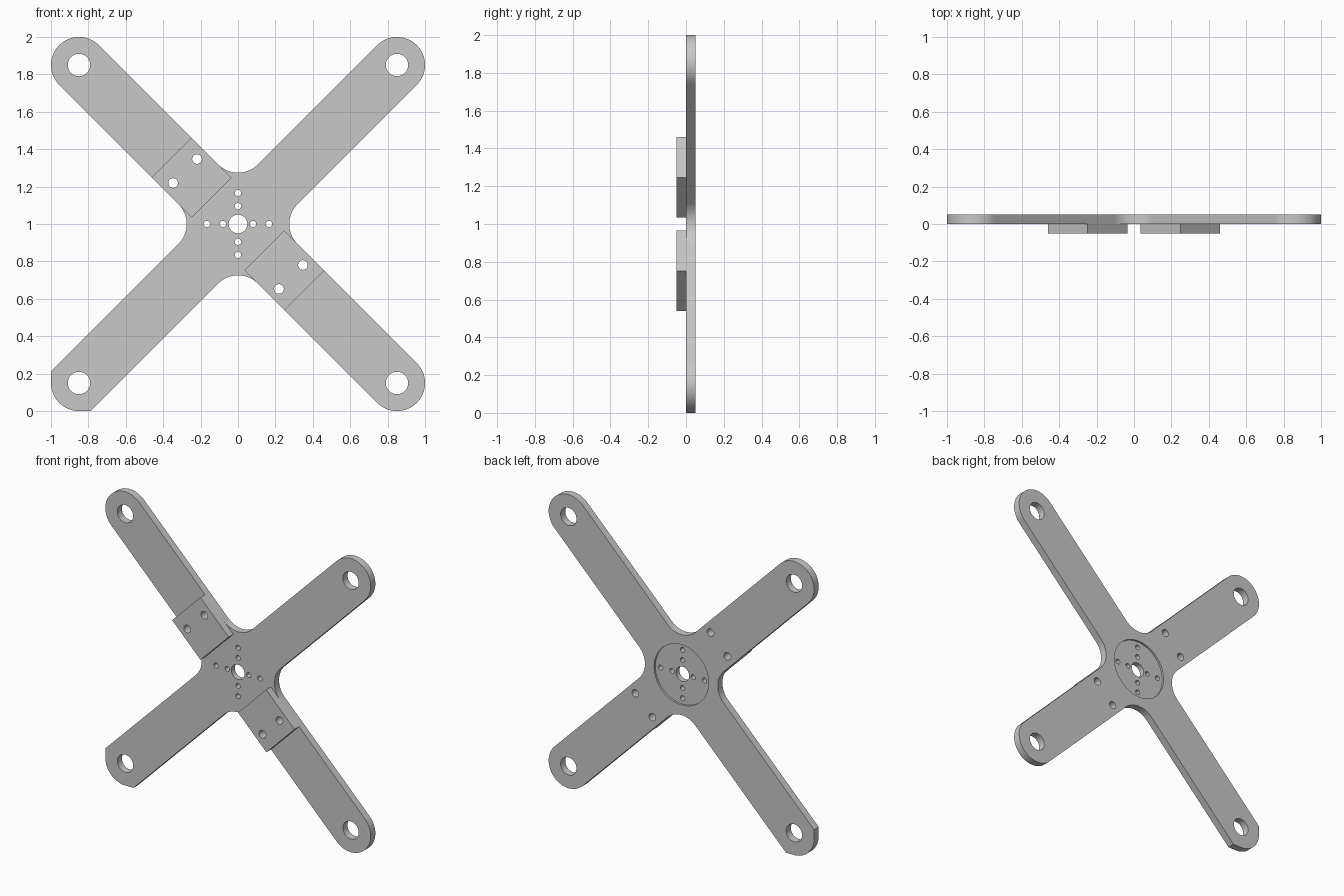
import bpy, bmesh
from math import pi, cos, sin, sqrt, radians
from mathutils import Vector, Matrix

if "Cube" in bpy.data.objects:
    bpy.data.objects.remove(bpy.data.objects["Cube"], do_unlink=True)

grey = bpy.data.materials.new("light_grey")
grey.use_nodes = True
colour = (0.58, 0.58, 0.58, 1)
grey.diffuse_color = colour
grey.node_tree.nodes["Principled BSDF"].inputs["Base Color"].default_value = colour

W = 0.15            # arm half width, also tip and fillet radius
TIP = 0.85          # tip hole offset along x and z
FRONT, BACK = 0.0, 0.05


def arc(c, r, a0, a1, n):
    return [Vector(c) + r * Vector((cos(a0 + (a1 - a0) * i / n), sin(a0 + (a1 - a0) * i / n)))
            for i in range(n + 1)]


def circle(c, r, n):
    return arc(c, r, 0, 2 * pi, n)[:-1]


def prisms(name, outlines, y0, y1):
    """Extrude flat x/z outlines from y0 to y1 into one object."""
    bm = bmesh.new()
    for pts in outlines:
        face = bm.faces.new([bm.verts.new((p.x, y0, p.y + 1)) for p in pts])
        new = bmesh.ops.extrude_face_region(bm, geom=[face])["geom"]
        bmesh.ops.translate(bm, vec=(0, y1 - y0, 0),
                            verts=[v for v in new if isinstance(v, bmesh.types.BMVert)])
    bmesh.ops.recalc_face_normals(bm, faces=bm.faces)
    mesh = bpy.data.meshes.new(name)
    bm.to_mesh(mesh)
    bm.free()
    mesh.materials.append(grey)
    obj = bpy.data.objects.new(name, mesh)
    bpy.context.collection.objects.link(obj)
    return obj


def cut(obj, cutter):
    mod = obj.modifiers.new("cut", "BOOLEAN")
    mod.operation, mod.solver, mod.object = "DIFFERENCE", "EXACT", cutter
    bpy.context.view_layer.objects.active = obj
    bpy.ops.object.modifier_apply(modifier=mod.name)


# Cross outline: a rounded tip and then an inner fillet, once per arm
outline = []
fillet_dist = sqrt(2) * 2 * W
for k in range(4):
    a = pi / 4 + k * pi / 2
    tip = Vector((TIP if k in (0, 3) else -TIP, TIP if k < 2 else -TIP))
    if k == 2:      # lower arm with squared shoulders at its tip
        s = 1 - sqrt(2) * W
        outline += [Vector((-1, -s))] + arc(tip, W, pi, 1.5 * pi, 16) + [Vector((-s, -1))]
    else:
        outline += arc(tip, W, a - pi / 2, a + pi / 2, 32)
    b = a + pi / 4
    c = fillet_dist * Vector((cos(b), sin(b)))
    outline += arc(c, W, b + pi + pi / 4, b + pi - pi / 4, 16)

plate = prisms("cross_plate", [outline], FRONT, BACK)

# Holes: tips, hub, small hub pattern, block screws
holes = [circle((x, z), 0.06, 32) for x in (-TIP, TIP) for z in (-TIP, TIP)]
holes.append(circle((0, 0), 0.05, 32))
for s in (-1, 1):
    for x, z in ((0.08, 0), (0.165, 0), (0, 0.095), (0, 0.165)):
        holes.append(circle((s * x, s * z), 0.017, 16))
    for x, z in ((0.347, 0.219), (0.219, 0.347)):
        holes.append(circle((-s * x, s * z), 0.026, 16))
hole_cutter = prisms("hole_cutter", holes, -0.1, 0.1)
recess_cutter = prisms("recess_cutter", [circle((0, 0), 0.205, 64)], 0.037, 0.1)
cut(plate, recess_cutter)
cut(plate, hole_cutter)

# Raised blocks on two opposite arms
parts = [plate]
for name, a in (("upper_block", 0.75 * pi), ("lower_block", -0.25 * pi)):
    turn = Matrix.Rotation(a, 2)
    pts = [turn @ Vector(p) for p in ((0.2, -W), (0.502, -W), (0.502, W), (0.2, W))]
    block = prisms(name, [pts], -0.05, FRONT)
    cut(block, hole_cutter)
    parts.append(block)

for cutter in (hole_cutter, recess_cutter):
    bpy.data.objects.remove(cutter, do_unlink=True)

# Smooth rims, sharp edges
bpy.ops.object.select_all(action="DESELECT")
for obj in parts:
    obj.select_set(True)
bpy.context.view_layer.objects.active = plate
bpy.ops.object.shade_smooth_by_angle(angle=radians(30))
